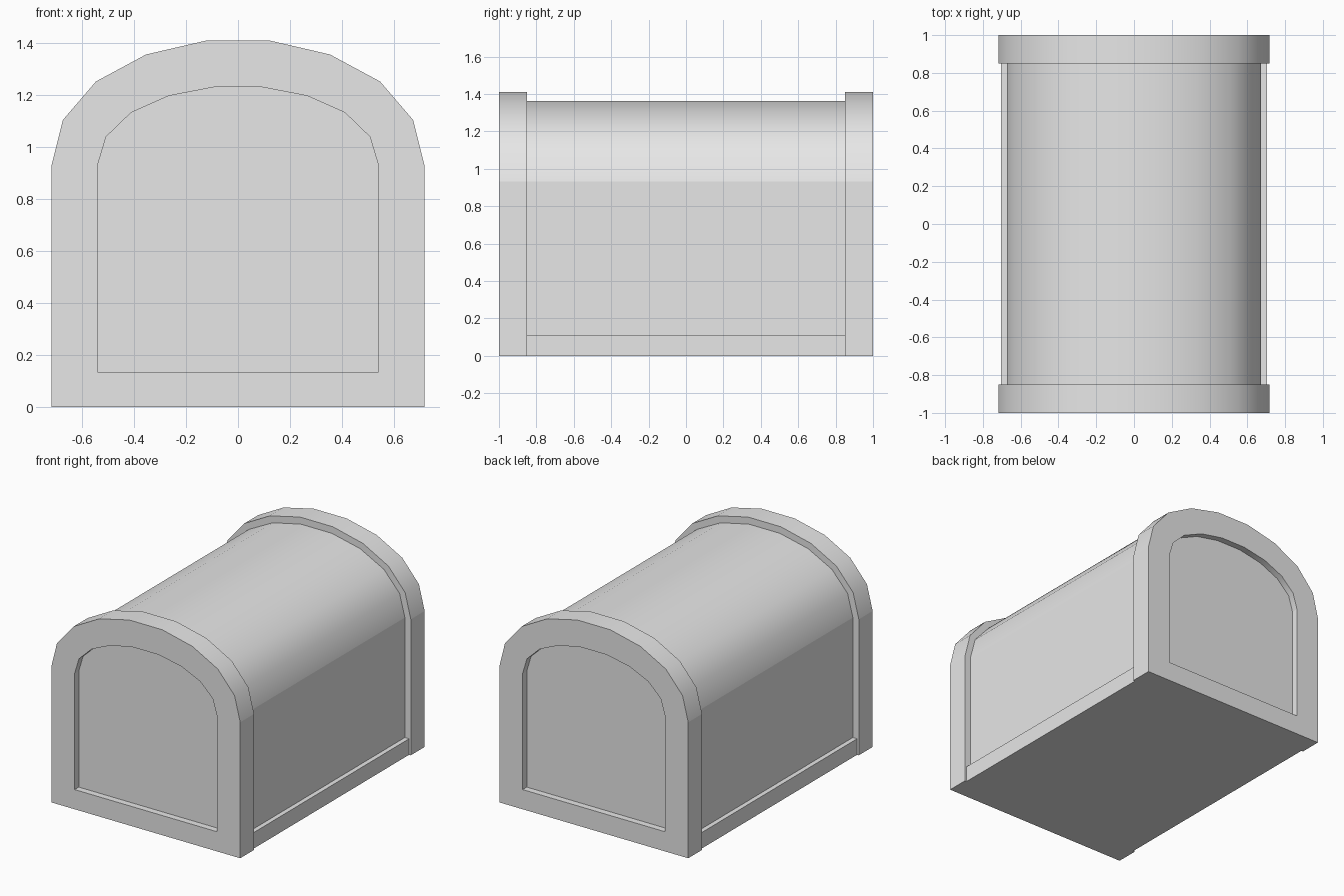
import bpy, bmesh, math

cube = bpy.data.objects.get("Cube")
if cube:
    bpy.data.objects.remove(cube, do_unlink=True)

mat = bpy.data.materials.new("light grey")
mat.use_nodes = True
grey = (0.8, 0.8, 0.8, 1)
mat.diffuse_color = grey
mat.node_tree.nodes["Principled BSDF"].inputs["Base Color"].default_value = grey

SEAM = 0.933      # height where lid meets base
FRAME_IN, END, PANEL = 0.85, 1.0, 0.955


def finish(name, bm):
    bmesh.ops.recalc_face_normals(bm, faces=bm.faces)
    mesh = bpy.data.meshes.new(name)
    bm.to_mesh(mesh)
    bm.free()
    mesh.materials.append(mat)
    obj = bpy.data.objects.new(name, mesh)
    bpy.context.collection.objects.link(obj)
    bpy.ops.object.select_all(action='DESELECT')
    obj.select_set(True)
    bpy.context.view_layer.objects.active = obj
    bpy.ops.object.shade_smooth_by_angle(angle=math.radians(32))
    return obj


def loft(name, frame, panel, body):
    """Skin open x-z profiles along y: recessed panel, end frame, body, end frame, panel."""
    half = [(panel, PANEL), (panel, END), (frame, END), (frame, FRAME_IN), (body, FRAME_IN)]
    rings = [(p, -y) for p, y in half] + [(p, y) for p, y in reversed(half)]
    bm = bmesh.new()
    rows = [[bm.verts.new((x, y, z)) for x, z in p] for p, y in rings]
    for a, b in zip(rows, rows[1:]):
        for i in range(len(a) - 1):
            bm.faces.new((a[i], a[i + 1], b[i + 1], b[i]))
    bm.faces.new(rows[0])
    bm.faces.new(rows[-1])
    return finish(name, bm)


def mirrored(points):
    return points + [(-x, z) for x, z in reversed(points)]


def box_profile(w, z):
    return mirrored([(w, SEAM), (w, z)])


# Arched lid
arch = [(0.717, 0), (0.674, 0.172), (0.547, 0.32), (0.354, 0.424), (0.125, 0.477)]


def arch_profile(w, h):
    return mirrored([(x * w / 0.717, SEAM + z * h / 0.477) for x, z in arch])


loft("chest_lid", arch_profile(0.717, 0.477), arch_profile(0.54, 0.298),
     arch_profile(0.672, 0.43))

# Box base with framed ends
loft("chest_base", box_profile(0.717, 0), box_profile(0.54, 0.135), box_profile(0.672, 0))

# Bottom rails along both sides
for side, sx in (("left", 1), ("right", -1)):
    bm = bmesh.new()
    bmesh.ops.create_cube(bm, size=1)
    for v in bm.verts:
        v.co = (sx * (0.687 + v.co.x * 0.034), v.co.y * 2 * FRAME_IN, (v.co.z + 0.5) * 0.11)
    finish(side + "_bottom_rail", bm)
